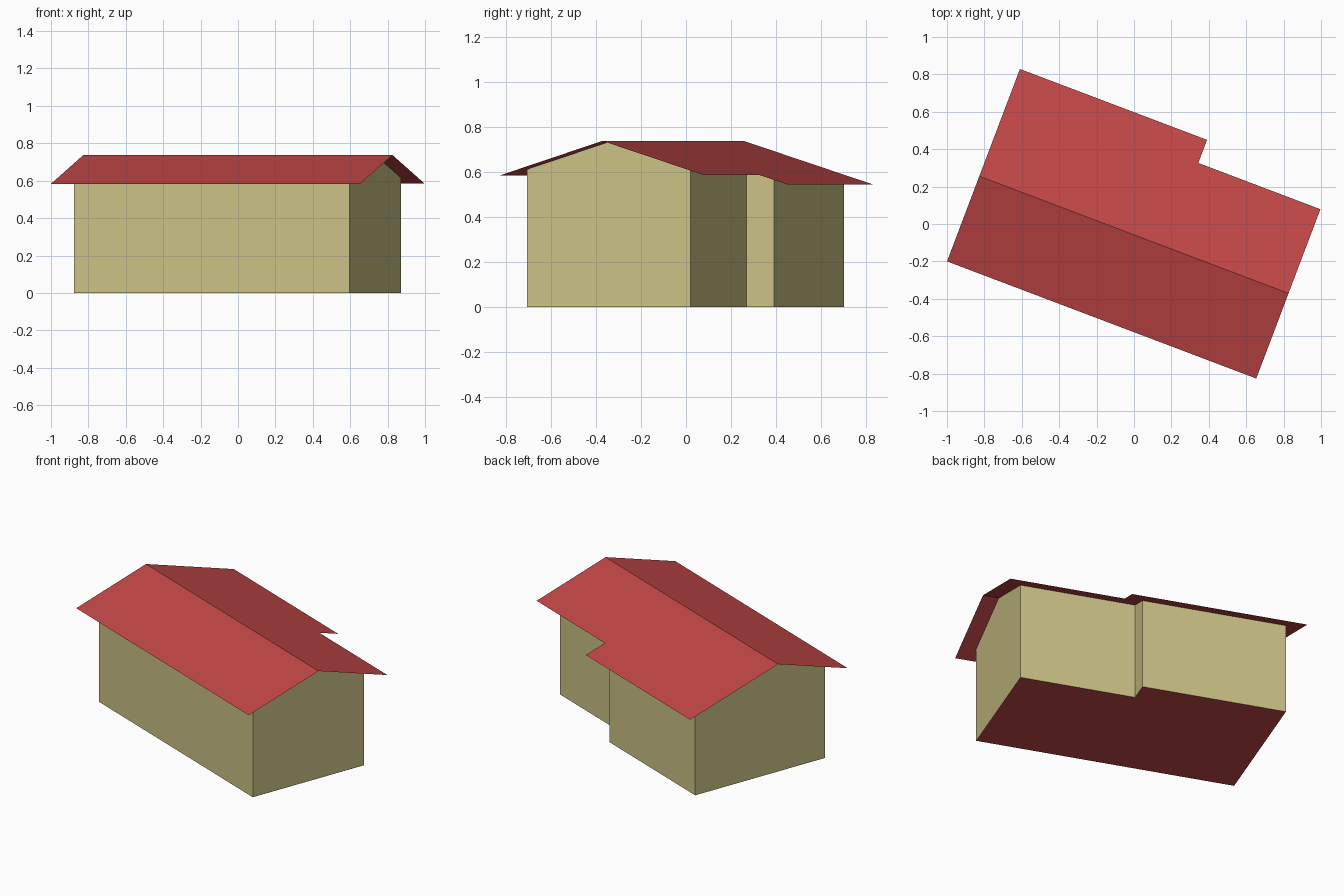
import bpy, bmesh, math

if "Cube" in bpy.data.objects:
    bpy.data.objects.remove(bpy.data.objects["Cube"])

TURN = math.radians(-20.75)
RIDGE_Y, RIDGE_Z, SLOPE = -0.054, 0.737, 0.315


def material(name, rgb):
    mat = bpy.data.materials.new(name)
    mat.use_nodes = True
    mat.diffuse_color = (*rgb, 1)
    mat.node_tree.nodes["Principled BSDF"].inputs["Base Color"].default_value = (*rgb, 1)
    return mat


def roof_height(y):
    return RIDGE_Z - SLOPE * abs(y - RIDGE_Y)


def add_object(name, bm, mats):
    mesh = bpy.data.meshes.new(name)
    bm.to_mesh(mesh)
    bm.free()
    for mat in mats:
        mesh.materials.append(mat)
    obj = bpy.data.objects.new(name, mesh)
    obj.rotation_euler.z = TURN
    bpy.context.collection.objects.link(obj)
    return obj


cream = material("cream wall", (0.60, 0.54, 0.238))
red = material("red roof", (0.55, 0.063, 0.063))

# Walls: stepped footprint raised to the roof slope, with a red floor
footprint = [(-0.768, -0.447), (0.808, -0.447), (0.808, 0.328),
             (0.108, 0.328), (0.108, 0.459), (-0.768, 0.459)]
GAP = 0.002
bm = bmesh.new()
base = [bm.verts.new((x, y, 0)) for x, y in footprint]
top = [bm.verts.new((x, y, roof_height(y) - GAP)) for x, y in footprint]
for i, a in enumerate(base):
    j = (i + 1) % len(base)
    b = base[j]
    ring = [a, b, top[j]]
    if (a.co.y - RIDGE_Y) * (b.co.y - RIDGE_Y) < 0:  # gable peak
        ring.append(bm.verts.new((a.co.x, RIDGE_Y, RIDGE_Z - GAP)))
    bm.faces.new(ring + [top[i]])
floor = bm.faces.new(base[::-1])
floor.material_index = 1
add_object("walls", bm, [cream, red])

# Roof: two thin slopes meeting at the ridge, the back one notched
LEFT, RIGHT = -0.864, 0.904
bm = bmesh.new()


def roof_verts(points):
    return [bm.verts.new((x, y, roof_height(y))) for x, y in points]


ridge = roof_verts([(LEFT, RIDGE_Y), (RIGHT, RIDGE_Y)])
front_eave = roof_verts([(LEFT, -0.541), (RIGHT, -0.541)])
back_eave = roof_verts([(RIGHT, 0.427), (0.206, 0.427), (0.206, 0.559), (LEFT, 0.559)])
bm.faces.new(front_eave + ridge[::-1])
bm.faces.new(ridge + back_eave)
add_object("roof", bm, [red])
